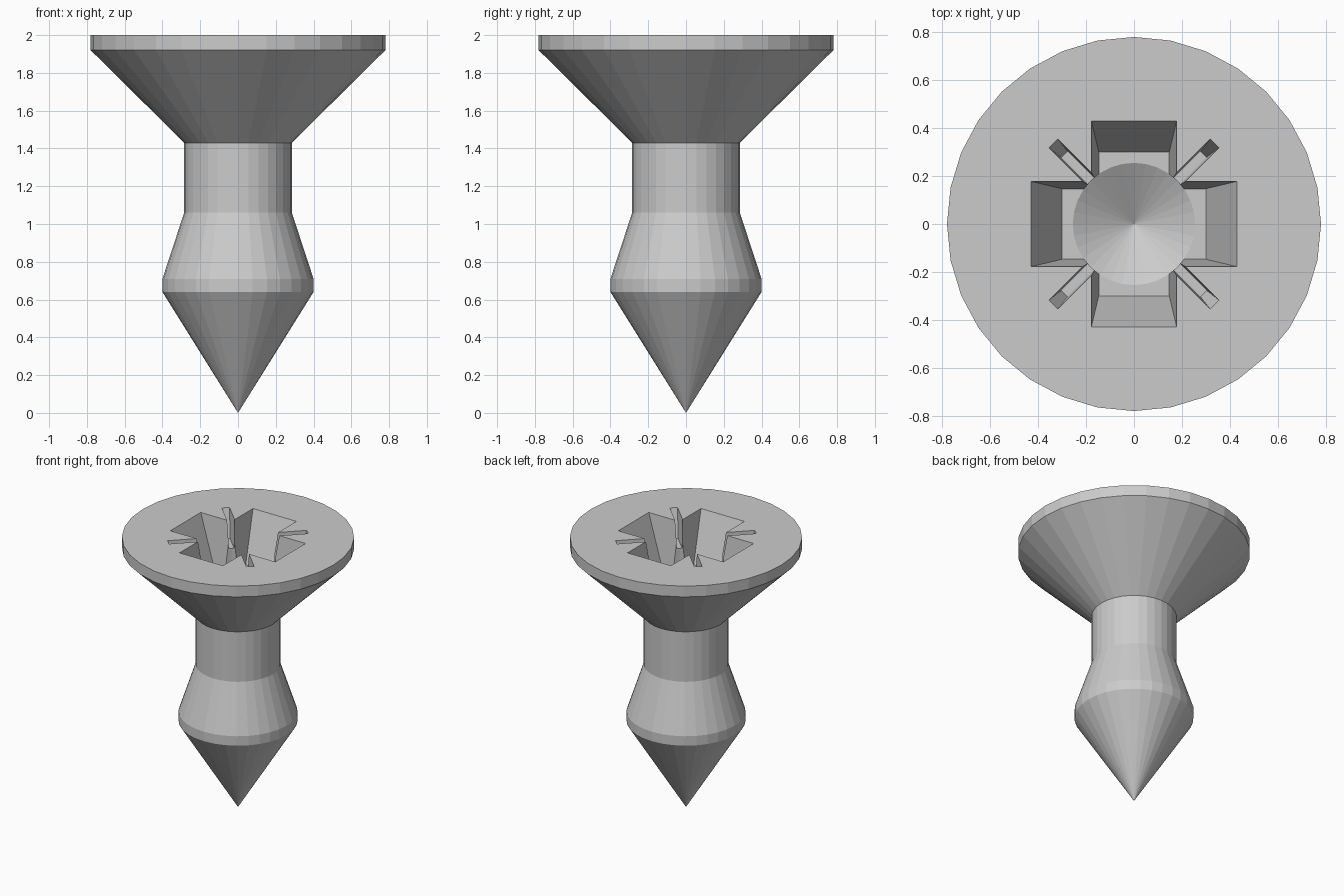
import bpy, bmesh, math
from mathutils import Matrix

if "Cube" in bpy.data.objects:
    bpy.data.objects.remove(bpy.data.objects["Cube"])

SEG = 32
TOP = 2.0


def make_object(name, bm):
    bmesh.ops.recalc_face_normals(bm, faces=bm.faces)
    mesh = bpy.data.meshes.new(name)
    bm.to_mesh(mesh)
    bm.free()
    obj = bpy.data.objects.new(name, mesh)
    bpy.context.collection.objects.link(obj)
    return obj


def lathe(name, profile):
    """Spin a radius/height profile that starts and ends on the axis."""
    bm = bmesh.new()
    rings = []
    for r, z in profile:
        n = SEG if r > 0 else 1
        rings.append([bm.verts.new((r * math.cos(2 * math.pi * i / SEG),
                                    r * math.sin(2 * math.pi * i / SEG), z))
                      for i in range(n)])
    for a, b in zip(rings, rings[1:]):
        for i in range(SEG):
            j = (i + 1) % SEG
            quad = [a[i % len(a)], a[j % len(a)], b[j % len(b)], b[i % len(b)]]
            bm.faces.new(list(dict.fromkeys(quad)))
    return make_object(name, bm)


def tapered_bar(name, top, bottom, depth, angle):
    """Bar through the centre, narrowing downward; top/bottom = half sizes."""
    bm = bmesh.new()
    bmesh.ops.create_cube(bm, size=2)
    slope = 0.1 / depth
    for v in bm.verts:
        if v.co.z > 0:
            sx = top[0] + (top[0] - bottom[0]) * slope
            sy = top[1] + (top[1] - bottom[1]) * slope
            z = TOP + 0.1
        else:
            sx, sy, z = bottom[0], bottom[1], TOP - depth
        v.co = (v.co.x * sx, v.co.y * sy, z)
    bm.transform(Matrix.Rotation(math.radians(angle), 4, 'Z'))
    return make_object(name, bm)


# Screw body: point, bulge, shank and countersunk head
screw = lathe("screw", [(0, 0), (0.40, 0.64), (0.40, 0.71), (0.285, 1.06),
                        (0.285, 1.43), (0.78, 1.92), (0.78, TOP), (0, TOP)])

# Recess cutters: wide cross, thin diagonal slots, drilled centre
cutters = []
for a in (0, 90):
    cutters.append(tapered_bar("cross_cutter", (0.43, 0.178), (0.30, 0.147), 0.36, a))
for a in (45, 135):
    cutters.append(tapered_bar("slot_cutter", (0.475, 0.026), (0.41, 0.018), 0.2, a))
cutters.append(lathe("centre_cutter", [(0, 1.49), (0.255, 1.64),
                                       (0.255, TOP + 0.1), (0, TOP + 0.1)]))

bpy.context.view_layer.objects.active = screw
for c in cutters:
    mod = screw.modifiers.new("recess", 'BOOLEAN')
    mod.operation = 'DIFFERENCE'
    mod.solver = 'EXACT'
    mod.object = c
    bpy.ops.object.modifier_apply(modifier=mod.name)
for c in cutters:
    bpy.data.objects.remove(c)
